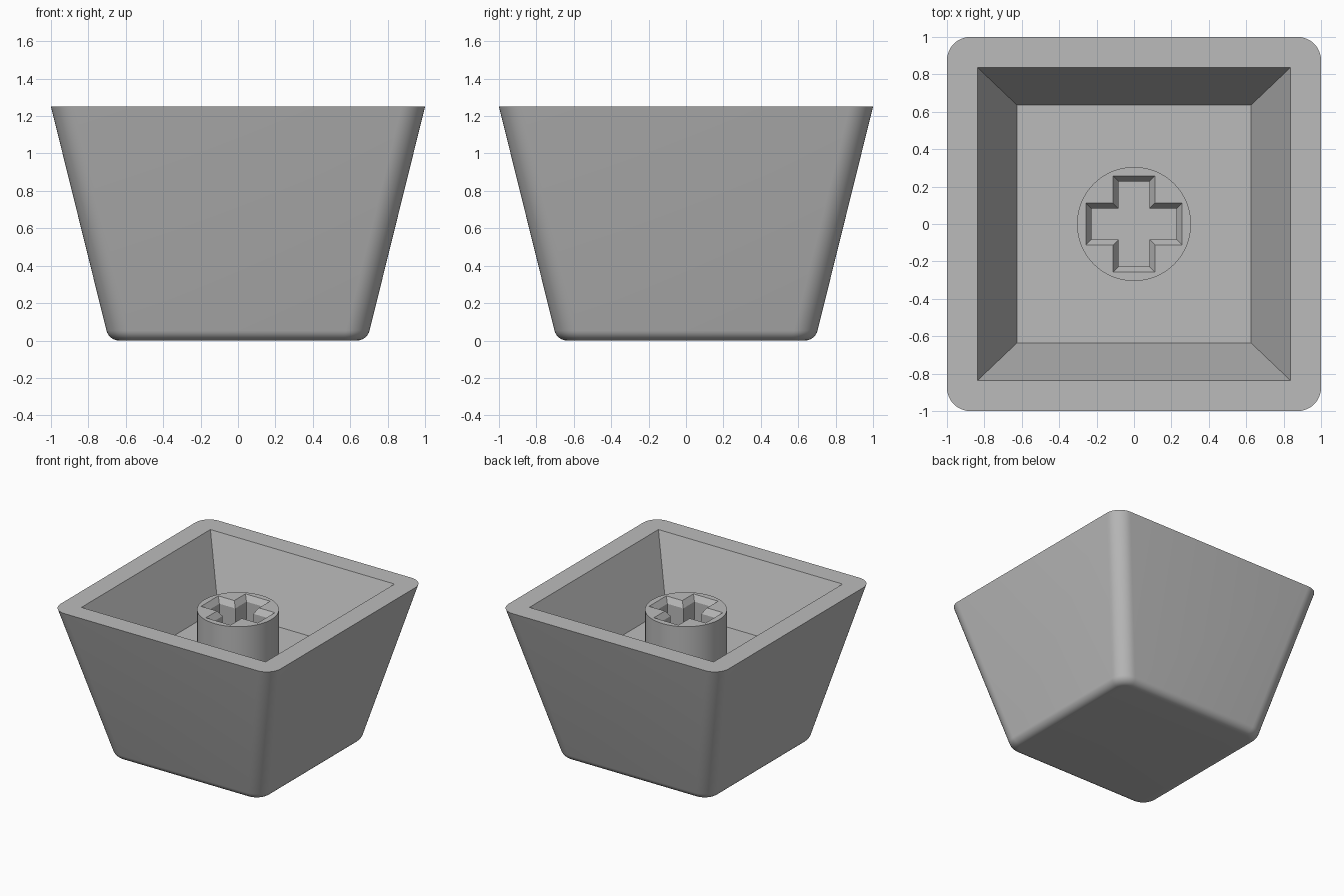
import bpy, bmesh, math

if "Cube" in bpy.data.objects:
    bpy.data.objects.remove(bpy.data.objects["Cube"])

HEIGHT, FLOOR_Z, STEM_Z = 1.25, 0.73, 1.137
ARC = 10  # segments per rounded corner

grey = bpy.data.materials.new("mid_grey")
grey.diffuse_color = (0.5, 0.5, 0.5, 1)
grey.use_nodes = True
grey.node_tree.nodes["Principled BSDF"].inputs["Base Color"].default_value = grey.diffuse_color


def finish(bm, name):
    bmesh.ops.recalc_face_normals(bm, faces=bm.faces[:])
    mesh = bpy.data.meshes.new(name)
    bm.to_mesh(mesh)
    bm.free()
    mesh.materials.append(grey)
    obj = bpy.data.objects.new(name, mesh)
    bpy.context.collection.objects.link(obj)
    bpy.ops.object.select_all(action='DESELECT')
    obj.select_set(True)
    bpy.context.view_layer.objects.active = obj
    bpy.ops.object.shade_smooth_by_angle(angle=math.radians(30))
    return obj


def ring(bm, points, z):
    return [bm.verts.new((x, y, z)) for x, y in points]


def bridge(bm, a, b):
    n = len(a)
    for i in range(n):
        j = (i + 1) % n
        bm.faces.new((a[i], a[j], b[j], b[i]))


def rounded_square(half, radius):
    pts = []
    for k in range(4):
        mid = math.radians(45 + 90 * k)
        cx = math.copysign(half - radius, math.cos(mid))
        cy = math.copysign(half - radius, math.sin(mid))
        for i in range(ARC + 1):
            a = math.radians(90 * k + 90 * i / ARC)
            pts.append((cx + radius * math.cos(a), cy + radius * math.sin(a)))
    return pts


def rectangle(x, y):
    return [(x, y), (-x, y), (-x, -y), (x, -y)]


def cross(length, width):
    pts = []
    for k in range(4):
        c, s = round(math.cos(k * math.pi / 2)), round(math.sin(k * math.pi / 2))
        for x, y in ((length, -width), (length, width), (width, width)):
            pts.append((x * c - y * s, x * s + y * c))
    return pts


# Cap shell: flared outer wall with a rounded lower edge
bm = bmesh.new()
base, corner, fillet = 0.69, 0.125, 0.07
tilt = math.atan((1 - base) / HEIGHT)
turn = math.pi / 2 - tilt
flat = base - fillet * math.tan(turn / 2)
rings = []
for i in range(9):
    a = turn * i / 8
    half = flat + fillet * math.sin(a)
    z = fillet * (1 - math.cos(a))
    inset = base + z * math.tan(tilt) - half
    rings.append(ring(bm, rounded_square(half, corner - inset), z))
rings.append(ring(bm, rounded_square(1, corner), HEIGHT))
for lower, upper in zip(rings, rings[1:]):
    bridge(bm, lower, upper)
bm.faces.new(rings[0])

# Flat rim from the rounded outline to the square opening
rim = rings[-1]
opening = ring(bm, rectangle(0.837, 0.837), HEIGHT)
for k in range(4):
    start = k * (ARC + 1)
    for i in range(start, start + ARC):
        bm.faces.new((rim[i], rim[i + 1], opening[k]))
    nxt = (k + 1) % 4
    bm.faces.new((rim[start + ARC], rim[nxt * (ARC + 1)], opening[nxt], opening[k]))

# Sloping cavity walls and floor
floor = ring(bm, rectangle(0.626, 0.636), FLOOR_Z)
bridge(bm, opening, floor)
bm.faces.new(floor)
finish(bm, "cap_shell")

# Round stem with a chamfered cross socket
bm = bmesh.new()
circle = [(0.305 * math.cos(i * math.tau / 64), 0.305 * math.sin(i * math.tau / 64))
          for i in range(64)]
foot, top = ring(bm, circle, FLOOR_Z), ring(bm, circle, STEM_Z)
bridge(bm, foot, top)
mouth = ring(bm, cross(0.257, 0.112), STEM_Z)
throat = ring(bm, cross(0.227, 0.082), STEM_Z - 0.045)
bottom = ring(bm, cross(0.227, 0.082), FLOOR_Z)
bridge(bm, mouth, throat)
bridge(bm, throat, bottom)
edges = [bm.edges.get((r[i], r[(i + 1) % len(r)]))
         for r in (top, mouth) for i in range(len(r))]
bmesh.ops.triangle_fill(bm, edges=edges, use_beauty=True, normal=(0, 0, 1))
finish(bm, "stem")
